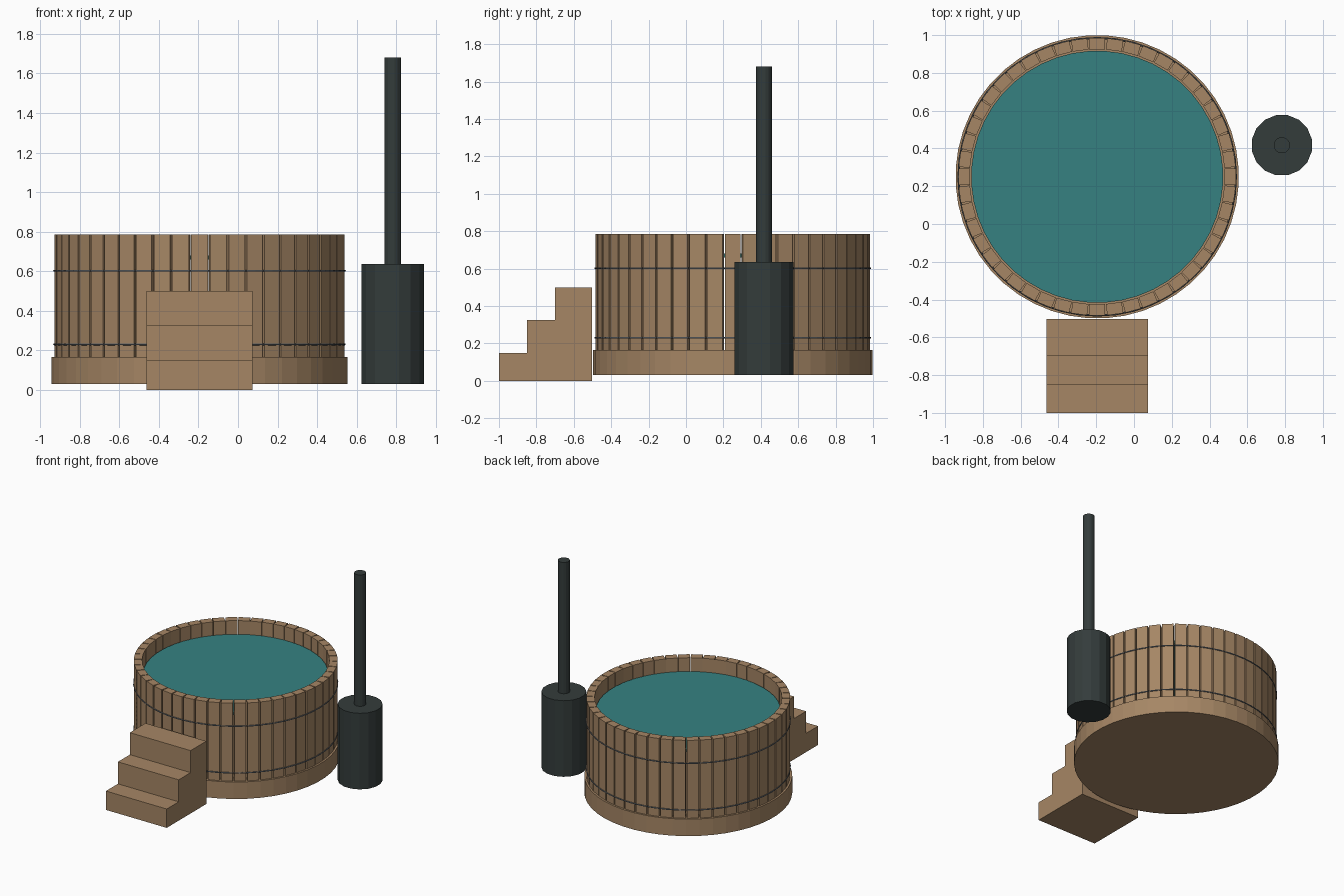
import bpy, bmesh
from math import pi, cos, sin
from mathutils import Matrix, Vector

cube = bpy.data.objects.get("Cube")
if cube:
    bpy.data.objects.remove(cube, do_unlink=True)

TUB = Vector((-0.195, 0.25, 0))
STOVE = Vector((0.783, 0.417, 0))
STAVES = 48


def material(name, rgb):
    m = bpy.data.materials.new(name)
    m.use_nodes = True
    m.diffuse_color = (*rgb, 1)
    m.node_tree.nodes["Principled BSDF"].inputs["Base Color"].default_value = (*rgb, 1)
    return m


wood = material("warm wood", (0.38, 0.24, 0.13))
water_blue = material("teal water", (0.037, 0.222, 0.222))
iron = material("dark iron", (0.034, 0.045, 0.044))
steel = material("grey steel", (0.10, 0.115, 0.13))


def finish(name, bm, mat):
    bmesh.ops.recalc_face_normals(bm, faces=bm.faces)
    mesh = bpy.data.meshes.new(name)
    bm.to_mesh(mesh)
    bm.free()
    mesh.materials.append(mat)
    obj = bpy.data.objects.new(name, mesh)
    bpy.context.collection.objects.link(obj)
    return obj


def cylinder(name, centre, radius, z0, z1, sides, mat):
    bm = bmesh.new()
    place = Matrix.Translation(centre + Vector((0, 0, (z0 + z1) / 2)))
    place = place @ Matrix.Rotation(pi / sides, 4, 'Z')
    bmesh.ops.create_cone(bm, cap_ends=True, segments=sides, radius1=radius,
                          radius2=radius, depth=z1 - z0, matrix=place)
    return finish(name, bm, mat)


# Tub floor plinth and water
cylinder("tub_base", TUB, 0.75, 0.03, 0.165, STAVES, wood)
cylinder("water", TUB, 0.667, 0.66, 0.68, STAVES, water_blue)

# Ring of upright staves with narrow gaps
bm = bmesh.new()
for i in range(STAVES):
    place = (Matrix.Translation(TUB) @ Matrix.Rotation(2 * pi * i / STAVES, 4, 'Z')
             @ Matrix.Translation((0.704, 0, 0.475))
             @ Matrix.Diagonal((0.06, 0.085, 0.62, 1)))
    bmesh.ops.create_cube(bm, size=1, matrix=place)
finish("tub_staves", bm, wood)

# Thin hoops around the staves
for name, z in (("lower_hoop", 0.23), ("upper_hoop", 0.602)):
    bpy.ops.mesh.primitive_torus_add(location=TUB + Vector((0, 0, z)), major_radius=0.735,
                                     minor_radius=0.005, major_segments=STAVES, minor_segments=8)
    hoop = bpy.context.object
    hoop.name = name
    hoop.data.materials.append(steel)

# Stove and flue
cylinder("stove", STOVE, 0.162, 0.03, 0.635, 16, iron)
cylinder("flue", STOVE, 0.043, 0.635, 1.68, 16, iron)

# Solid steps: a side profile pushed across the width
profile = [(-1, 0), (-1, 0.15), (-0.85, 0.15), (-0.85, 0.325),
           (-0.7, 0.325), (-0.7, 0.5), (-0.503, 0.5), (-0.503, 0)]
bm = bmesh.new()
side = bm.faces.new([bm.verts.new((-0.462, y, z)) for y, z in profile])
moved = bmesh.ops.extrude_face_region(bm, geom=[side])["geom"]
bmesh.ops.translate(bm, vec=(0.535, 0, 0),
                    verts=[v for v in moved if isinstance(v, bmesh.types.BMVert)])
finish("steps", bm, wood)
